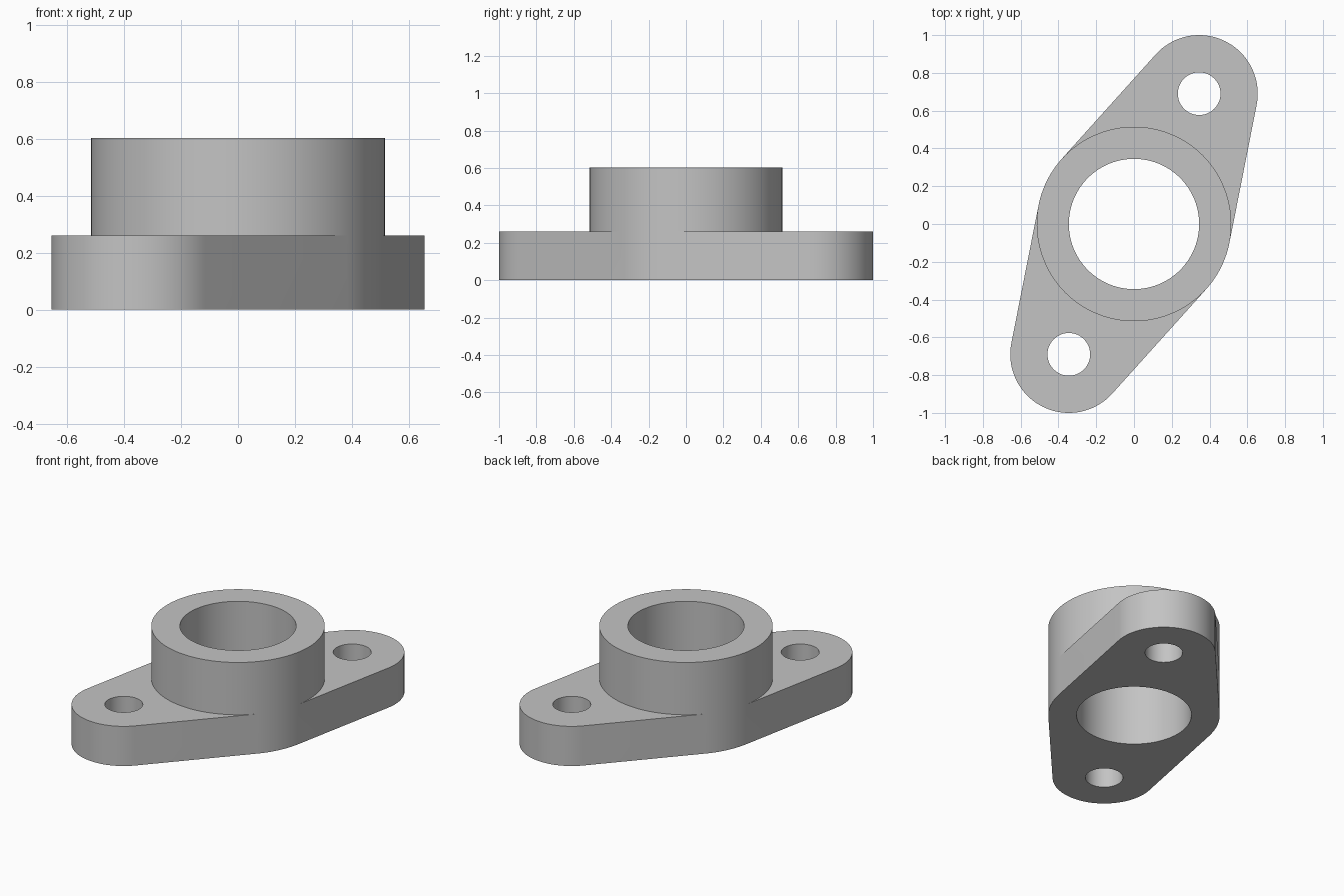
import bpy, bmesh
from math import acos, atan2, cos, sin, pi, radians, hypot

cube = bpy.data.objects.get("Cube")
if cube:
    bpy.data.objects.remove(cube, do_unlink=True)

# Main dimensions
LUG_X, LUG_Y, LUG_R, BOLT_R = 0.345, 0.69, 0.31, 0.113
HUB_R, BORE_R = 0.515, 0.345
PLATE_H, HUB_H = 0.26, 0.603

axis = atan2(LUG_Y, LUG_X)
spread = acos((HUB_R - LUG_R) / hypot(LUG_X, LUG_Y))   # tangent angle


def arc(cx, cy, r, a0, a1, n):
    return [(cx + r * cos(a0 + (a1 - a0) * i / n),
             cy + r * sin(a0 + (a1 - a0) * i / n)) for i in range(n + 1)]


def circle(cx, cy, r, n):
    return arc(cx, cy, r, 0, 2 * pi, n)[:-1]


bm = bmesh.new()


def wall(loop, z0, z1):
    low = [bm.verts.new((x, y, z0)) for x, y in loop]
    high = [bm.verts.new((x, y, z1)) for x, y in loop]
    for i in range(len(loop)):
        bm.faces.new((low[i - 1], low[i], high[i], high[i - 1]))


def cap(loops, z):
    edges = []
    for loop in loops:
        vs = [bm.verts.new((x, y, z)) for x, y in loop]
        edges += [bm.edges.new((vs[i - 1], vs[i])) for i in range(len(vs))]
    bmesh.ops.triangle_fill(bm, edges=edges, use_beauty=True, normal=(0, 0, 1))


# Profiles: tangent outline, hub circle, bore and bolt holes
outline, hub, bolts = [], [], []
bore = circle(0, 0, BORE_R, 96)
for side in (1, -1):
    cx, cy = side * LUG_X, side * LUG_Y
    a = axis if side == 1 else axis + pi
    lug_arc = arc(cx, cy, LUG_R, a - spread, a + spread, 48)
    hub_arc = arc(0, 0, HUB_R, a - spread, a + spread, 48)
    flank = arc(0, 0, HUB_R, a + spread, a + pi - spread, 10)
    outline += lug_arc + flank
    hub += hub_arc[:-1] + flank[:-1]
    bolt = circle(cx, cy, BOLT_R, 48)
    bolts.append(bolt)
    # Lug top and bolt hole
    cap([lug_arc + hub_arc[::-1], bolt], PLATE_H)
    wall(bolt, 0, PLATE_H)

# Plate sides, hub, bore and flat ends
wall(outline, 0, PLATE_H)
wall(hub, PLATE_H, HUB_H)
wall(bore, 0, HUB_H)
cap([outline, bore] + bolts, 0)
cap([hub, bore], HUB_H)

bmesh.ops.remove_doubles(bm, verts=bm.verts[:], dist=0.00002)
bmesh.ops.recalc_face_normals(bm, faces=bm.faces[:])
mesh = bpy.data.meshes.new("flange_with_hub")
bm.to_mesh(mesh)
bm.free()
flange = bpy.data.objects.new("flange_with_hub", mesh)
bpy.context.collection.objects.link(flange)

# Grey metal
grey = bpy.data.materials.new("grey_metal")
grey.use_nodes = True
colour = (0.55, 0.55, 0.55, 1)
grey.diffuse_color = colour
grey.node_tree.nodes["Principled BSDF"].inputs["Base Color"].default_value = colour
mesh.materials.append(grey)

bpy.ops.object.select_all(action="DESELECT")
flange.select_set(True)
bpy.context.view_layer.objects.active = flange
bpy.ops.object.shade_smooth_by_angle(angle=radians(30))
